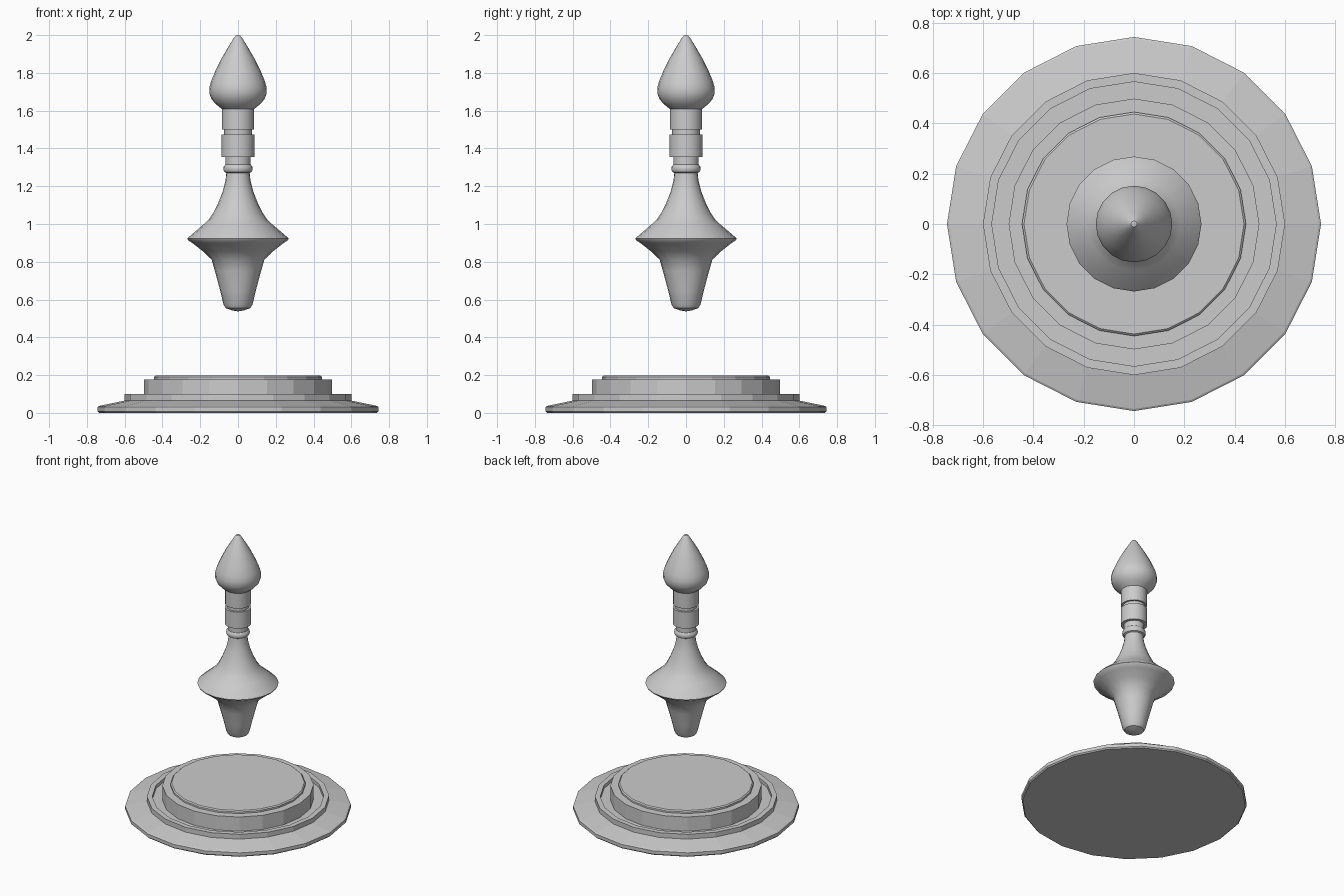
import bpy, math

SIDES = 20


def lathe(name, profile, smooth_angle=None):
    """Spin a bottom-to-top (radius, z) profile about the z axis."""
    verts, faces, rings = [], [], []
    for r, z in profile:
        start = len(verts)
        if r == 0:
            verts.append((0, 0, z))
            rings.append([start] * SIDES)
        else:
            for i in range(SIDES):
                a = 2 * math.pi * i / SIDES
                verts.append((r * math.cos(a), r * math.sin(a), z))
            rings.append(list(range(start, start + SIDES)))
    for low, high in zip(rings, rings[1:]):
        for i in range(SIDES):
            j = (i + 1) % SIDES
            quad = [low[i], low[j], high[j], high[i]]
            faces.append(list(dict.fromkeys(quad)))
    # flat caps where the profile is open
    if profile[0][0] > 0:
        faces.append(rings[0][::-1])
    if profile[-1][0] > 0:
        faces.append(rings[-1])
    mesh = bpy.data.meshes.new(name)
    mesh.from_pydata(verts, [], faces)
    obj = bpy.data.objects.new(name, mesh)
    bpy.context.collection.objects.link(obj)
    if smooth_angle:
        bpy.ops.object.select_all(action='DESELECT')
        obj.select_set(True)
        bpy.context.view_layer.objects.active = obj
        bpy.ops.object.shade_smooth_by_angle(angle=math.radians(smooth_angle))
    return obj


# Stepped round pedestal with a raised rim and groove
lathe("pedestal", [
    (0.735, 0), (0.743, 0.008), (0.743, 0.032), (0.735, 0.037),
    (0.60, 0.065), (0.60, 0.10), (0.565, 0.10), (0.565, 0.075),
    (0.498, 0.075), (0.498, 0.178), (0.445, 0.178),
    (0.445, 0.19), (0.437, 0.197)])

# Floating turned spindle: tapered foot, flared collar, neck, bands, bud finial
lathe("spindle", [
    (0, 0.537), (0.03, 0.542), (0.065, 0.555), (0.077, 0.575), (0.095, 0.65),
    (0.122, 0.75), (0.14, 0.812), (0.185, 0.855), (0.24, 0.898),
    (0.262, 0.912), (0.268, 0.922), (0.262, 0.93), (0.185, 0.995),
    (0.15, 1.03), (0.13, 1.06), (0.105, 1.11), (0.08, 1.175), (0.066, 1.23),
    (0.062, 1.27), (0.072, 1.275), (0.078, 1.288), (0.077, 1.302),
    (0.067, 1.315), (0.067, 1.355), (0.087, 1.355), (0.087, 1.475),
    (0.073, 1.475), (0.073, 1.50), (0.086, 1.50), (0.086, 1.61),
    (0.115, 1.632), (0.14, 1.66), (0.151, 1.69), (0.152, 1.72),
    (0.143, 1.755), (0.12, 1.81), (0.085, 1.88), (0.05, 1.94),
    (0.022, 1.985), (0.012, 1.997), (0, 2.0)], 35)
